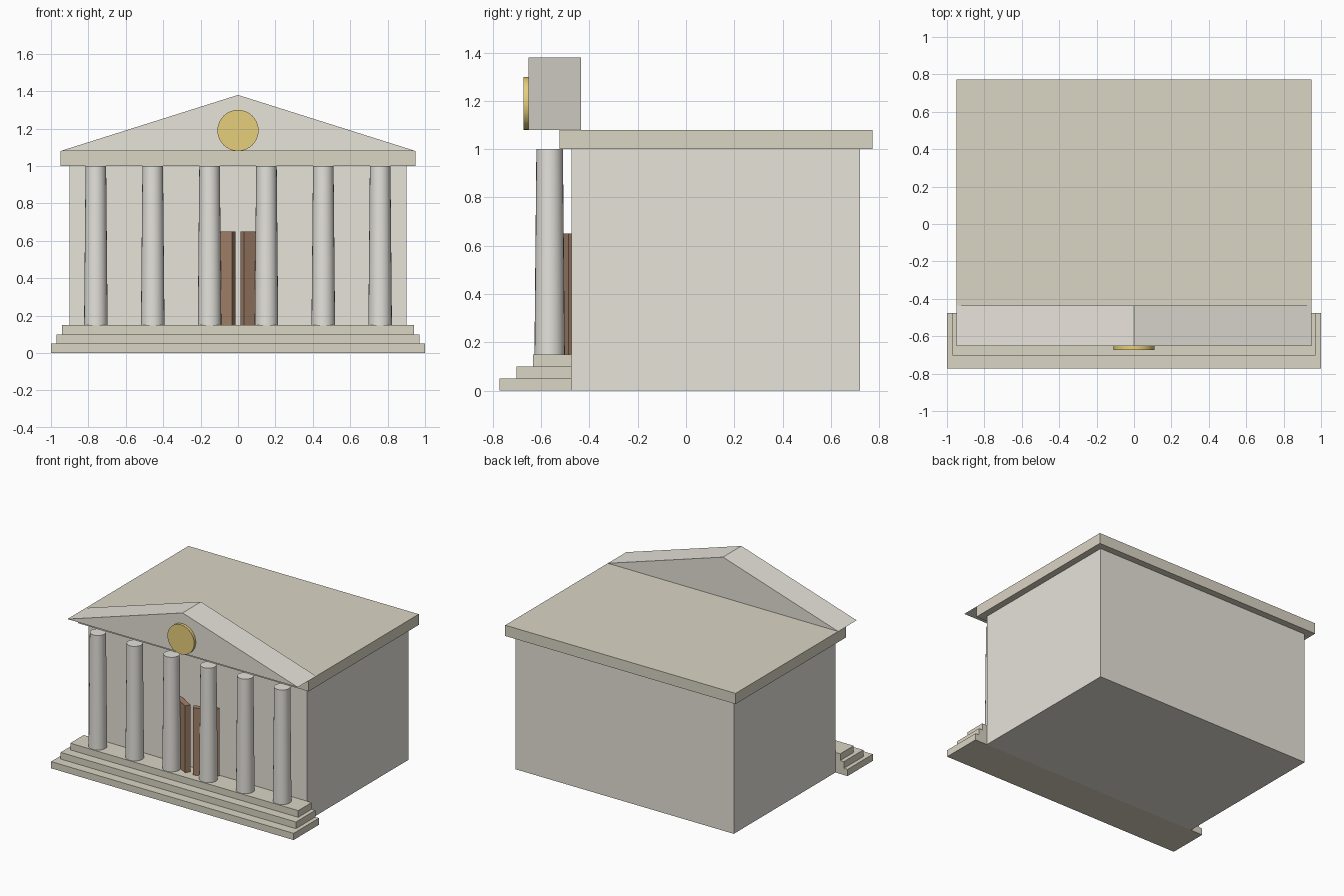
import bpy, bmesh, math
from mathutils import Matrix

if "Cube" in bpy.data.objects:
    bpy.data.objects.remove(bpy.data.objects["Cube"])


def material(name, rgb):
    m = bpy.data.materials.new(name)
    m.diffuse_color = (*rgb, 1)
    m.use_nodes = True
    m.node_tree.nodes["Principled BSDF"].inputs["Base Color"].default_value = m.diffuse_color
    return m


STONE = material("pale_stone", (0.80, 0.77, 0.70))
TRIM = material("trim_stone", (0.70, 0.66, 0.55))
MARBLE = material("marble", (0.78, 0.76, 0.71))
WOOD = material("dark_wood", (0.36, 0.22, 0.14))
GOLD = material("gold", (0.80, 0.62, 0.20))


def add(name, bm, mat, smooth=False):
    bmesh.ops.recalc_face_normals(bm, faces=bm.faces)
    mesh = bpy.data.meshes.new(name)
    bm.to_mesh(mesh)
    bm.free()
    mesh.materials.append(mat)
    ob = bpy.data.objects.new(name, mesh)
    bpy.context.collection.objects.link(ob)
    if smooth:
        bpy.ops.object.select_all(action='DESELECT')
        ob.select_set(True)
        bpy.context.view_layer.objects.active = ob
        bpy.ops.object.shade_smooth_by_angle(angle=math.radians(35))
    return ob


def box(name, x, y, z, mat):
    """Box from (min, max) ranges."""
    bm = bmesh.new()
    size = [r[1] - r[0] for r in (x, y, z)]
    mid = [(r[0] + r[1]) / 2 for r in (x, y, z)]
    bmesh.ops.create_cube(bm, size=1, matrix=Matrix.Translation(mid) @ Matrix.Diagonal((*size, 1)))
    return add(name, bm, mat)


def cone(name, loc, r1, r2, depth, mat, segments, rot=Matrix()):
    bm = bmesh.new()
    bmesh.ops.create_cone(bm, cap_ends=True, segments=segments, radius1=r1, radius2=r2,
                          depth=depth, matrix=Matrix.Translation(loc) @ rot)
    return add(name, bm, mat, smooth=True)


# Main hall and flat roof
box("hall", (-0.9, 0.9), (-0.475, 0.722), (0, 1), STONE)
box("roof_slab", (-0.95, 0.95), (-0.525, 0.773), (1, 1.08), TRIM)

# Front steps
for i in range(3):
    w = 1 - 0.03 * i
    box(f"step_{i + 1}", (-w, w), (-0.773 + 0.07 * i, -0.475), (0.05 * i, 0.05 * (i + 1)), TRIM)

# Row of tapered columns
for i in range(6):
    cone(f"column_{i + 1}", (-0.76 + 0.304 * i, -0.565, 0.575), 0.063, 0.055, 0.85, MARBLE, 24)

# Triangular pediment
bm = bmesh.new()
tri = bm.faces.new([bm.verts.new((x, -0.653, z)) for x, z in ((-0.95, 1.08), (0.95, 1.08), (0, 1.38))])
ext = bmesh.ops.extrude_face_region(bm, geom=[tri])
bmesh.ops.translate(bm, vec=(0, 0.217, 0), verts=[v for v in ext["geom"] if isinstance(v, bmesh.types.BMVert)])
add("pediment", bm, STONE)

# Round medallion on the pediment
cone("medallion", (0, -0.663, 1.19), 0.11, 0.11, 0.022, GOLD, 32, Matrix.Rotation(math.pi / 2, 4, 'X'))

# Pair of doors standing ajar
for side, label in ((-1, "left"), (1, "right")):
    door = box(f"door_{label}", (-0.09, 0.09), (-0.02, 0.02), (0.15, 0.65), WOOD)
    door.location = (side * 0.1, -0.515, 0)
    door.rotation_euler.z = side * math.radians(30)
